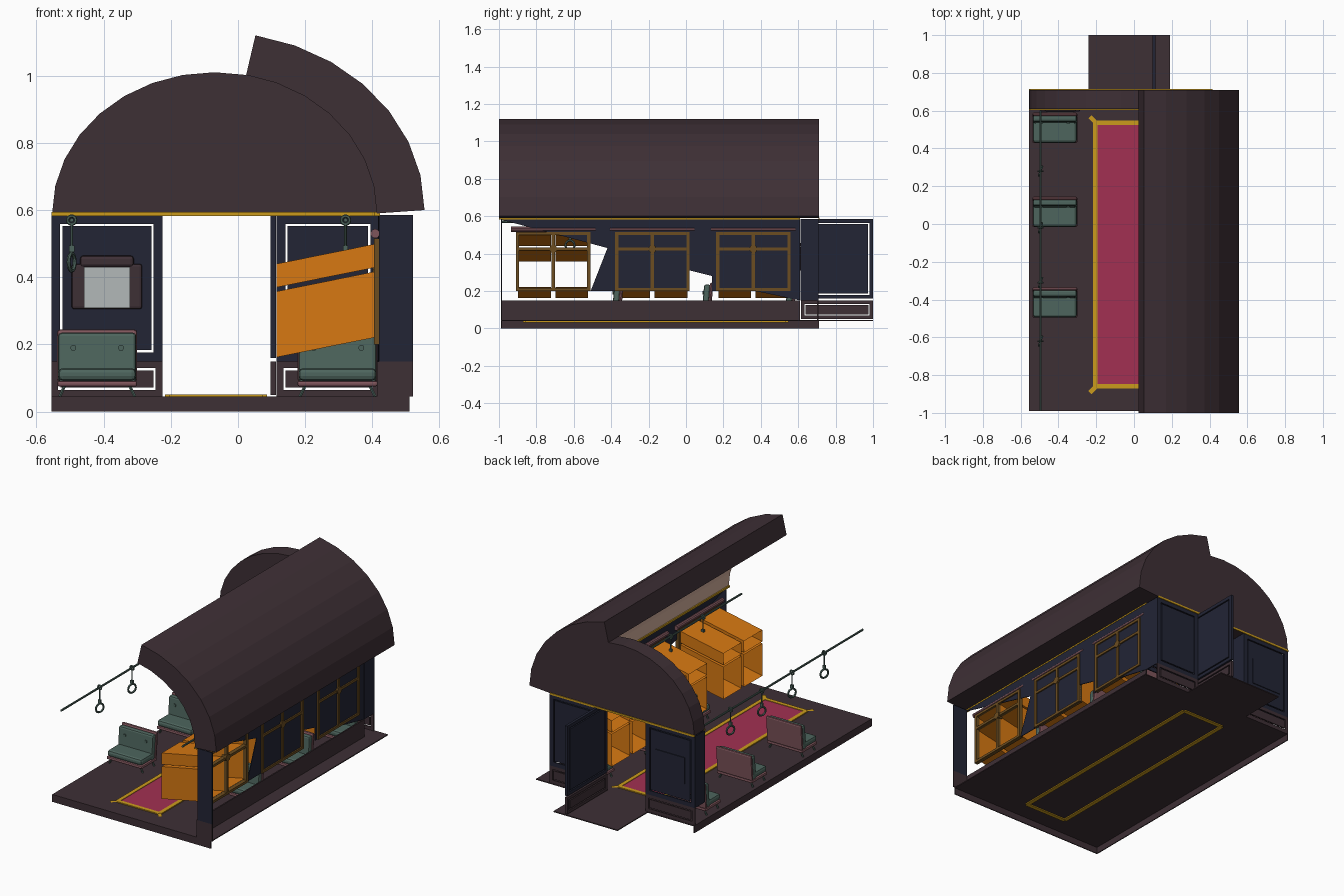
import bpy, bmesh, math
from mathutils import Vector

if "Cube" in bpy.data.objects:
    bpy.data.objects.remove(bpy.data.objects["Cube"])

def mat(name, r, g, b):
    m = bpy.data.materials.new(name)
    m.diffuse_color = (r, g, b, 1)
    m.use_nodes = True
    m.node_tree.nodes["Principled BSDF"].inputs["Base Color"].default_value = m.diffuse_color
    return m

PLUM = mat("plum", .048, .029, .036)
NAVY = mat("navy", .016, .018, .036)
GOLD = mat("gold", .60, .33, .012)
RED = mat("crimson", .36, .03, .085)
GREEN = mat("sage green", .075, .13, .11)
MAUVE = mat("mauve", .21, .09, .105)
ORANGE = mat("orange light", .68, .19, .006)
BROWN = mat("brown wood", .15, .075, .015)
PEACH = mat("peach", .68, .45, .35)
GRAY = mat("pale gray", .45, .48, .48)

def mesh(name, verts, faces, *mats):
    me = bpy.data.meshes.new(name)
    me.from_pydata(verts, [], faces)
    for m in mats:
        me.materials.append(m)
    ob = bpy.data.objects.new(name, me)
    bpy.context.collection.objects.link(ob)
    return ob

def box(name, x, y, z, m, bevel=0):
    v = [(a, b, c) for c in z for b in y for a in x]
    f = [(0, 2, 3, 1), (4, 5, 7, 6), (0, 1, 5, 4), (2, 6, 7, 3), (0, 4, 6, 2), (1, 3, 7, 5)]
    ob = mesh(name, v, f, m)
    if bevel:
        md = ob.modifiers.new("bevel", 'BEVEL')
        md.width, md.segments = bevel, 2
    return ob

def rod(name, a, b, r, m, n=8):
    a, b = Vector(a), Vector(b)
    bm = bmesh.new()
    bmesh.ops.create_cone(bm, cap_ends=True, segments=n, radius1=r, radius2=r, depth=(b - a).length)
    q = Vector((0, 0, 1)).rotation_difference(b - a)
    bmesh.ops.transform(bm, matrix=q.to_matrix().to_4x4(), verts=bm.verts)
    bmesh.ops.translate(bm, vec=(a + b) / 2, verts=bm.verts)
    me = bpy.data.meshes.new(name)
    bm.to_mesh(me)
    bm.free()
    me.materials.append(m)
    ob = bpy.data.objects.new(name, me)
    bpy.context.collection.objects.link(ob)
    return ob

def ring(name, loc, big, small, m, rot):
    bpy.ops.mesh.primitive_torus_add(location=loc, rotation=rot, major_radius=big, minor_radius=small,
                                     major_segments=14, minor_segments=6)
    ob = bpy.context.object
    ob.name = name
    ob.data.materials.append(m)

def framed(name, axis, at, u, z, m, border, gap=.007):
    """Panel with a thin open groove between its border and its middle."""
    def part(n, uu, zz):
        if axis == 'x':
            box(n, at, uu, zz, m)
        else:
            box(n, uu, at, zz, m)
    a, b, (lo, hi) = u[0], u[1], z
    part(name + "_left_stile", (a, a + border), z)
    part(name + "_right_stile", (b - border, b), z)
    part(name + "_bottom_rail", (a + border, b - border), (lo, lo + border))
    part(name + "_top_rail", (a + border, b - border), (hi - border, hi))
    e = border + gap
    part(name + "_panel", (a + e, b - e), (lo + e, hi - e))

# floor: top plate with left and front skirts, open underneath
FZ = .045
box("floor_plate", (-.555, .51), (-.99, .71), (FZ - .006, FZ), PLUM)
box("floor_left_skirt", (-.555, -.549), (-.99, .71), (0, FZ - .006), PLUM)
box("floor_front_skirt", (-.549, .51), (-.99, -.984), (0, FZ - .006), PLUM)
box("doorway_platform", (-.24, .19), (.71, 1.0), (FZ - .006, FZ), PLUM)

# rug with gold border and corner darts
RX, RY = (-.205, .075), (-.86, .535)
box("rug", RX, RY, (FZ, FZ + .003), RED)
for i, x in enumerate(RX):
    box("rug_side_border", (x - .012, x + .012), RY, (.033, .051), GOLD)
    for j, y in enumerate(RY):
        sx, sy = (-1, 1)[i], (-1, 1)[j]
        d = [(x + sx * p, y + sy * q) for p, q in ((-.01, .01), (.02, .04), (.036, .024), (.006, -.006))]
        mesh("rug_corner", [(p, q, .050) for p, q in d], [(0, 1, 2, 3)], GOLD)
for y in RY:
    box("rug_end_border", RX, (y - .012, y + .012), (.033, .051), GOLD)

# arched end: half-ellipse prism
CX, CZ = -.07, .59
arc = [math.radians(11.25 * i) for i in range(17)]
pts = [(CX + .483 * math.cos(a), CZ + .42 * math.sin(a)) for a in arc]
n = len(pts)
mesh("end_arch", [(x, y, z) for y in (.61, .71) for x, z in pts],
     [tuple(range(n)), tuple(range(2 * n - 1, n - 1, -1))] +
     [(i, i + n, (i + 1) % n + n, (i + 1) % n) for i in range(n)], PLUM)

# roof shell: half of the vault, peach on the inside
inner = pts[:8]
outer = [(CX + .625 * math.cos(a), .6 + .53 * math.sin(a)) for a in arc[:8]]
prof = inner + outer[::-1]
n = len(prof)
faces = [(i, (i + 1) % n, (i + 1) % n + n, i + n) for i in range(n)]
for k in (0, n):
    faces += [(k + i, k + i + 1, k + n - 2 - i, k + n - 1 - i) for i in range(7)]
roof = mesh("roof_shell", [(x, y, z) for y in (-1, .71) for x, z in prof], faces, PLUM, PEACH)
for i in range(7):
    roof.data.polygons[i].material_index = 1
bm = bmesh.new()
bm.from_mesh(roof.data)
bmesh.ops.recalc_face_normals(bm, faces=bm.faces)
bm.to_mesh(roof.data)
bm.free()

# gold cornice
box("wall_cornice", (.405, .422), (-1, .61), (.583, .594), GOLD)
for y in (.604, .708):
    box("end_cornice", (-.555, .415), (y, y + .006), (.583, .594), GOLD)

# back wall: grooved panels on both faces, jambs and kick boards
for nm, x in (("back_left", (-.555, -.225)), ("back_right", (.115, .42))):
    for y in (.612, .700):
        framed(nm, 'y', (y, y + .008), x, (.15, .585), NAVY, .026)
    framed(nm + "_kick", 'y', (.700, .708), x, (FZ, .15), PLUM, .02)
    for xx in x:
        s = .006 if xx == x[0] else -.006
        box(nm + "_jamb", sorted((xx, xx + s)), (.62, .70), (.15, .585), NAVY)

# small window in the left back panel
box("end_window_frame", (-.495, -.285), (.595, .612), (.305, .44), PLUM, .008)
box("end_window_head", (-.47, -.31), (.592, .612), (.43, .465), PLUM, .012)
box("end_window_glass", (-.458, -.322), (.589, .595), (.308, .43), GRAY)
box("end_window_outside_plate", (-.49, -.29), (.708, .713), (.28, .44), NAVY)

# open door standing outward
framed("door", 'x', (.097, .113), (.615, 1.0), (.16, .585), NAVY, .02)
framed("door_kick", 'x', (.097, .113), (.615, 1.0), (.05, .15), PLUM, .018)

# right wall: broken-away navy sheet, plum wainscot, front return
sheet = [(-1, .585), (-.42, .43), (-.51, .2), (.02, .2), (.02, .31),
         (.14, .28), (.14, .2), (.37, .2), (.61, .15), (.61, .585)]
n = len(sheet)
mesh("right_wall", [(x, y, z) for x in (.416, .420) for y, z in sheet],
     [tuple(range(n)), tuple(range(2 * n - 1, n - 1, -1))] +
     [(i, i + n, (i + 1) % n + n, (i + 1) % n) for i in range(n)], NAVY)
box("right_wainscot", (.414, .422), (-.99, .61), (FZ, .15), PLUM)
box("front_return", (.42, .52), (-.99, -.984), (.15, .585), NAVY)
box("front_return_base", (.42, .52), (-.99, -.984), (FZ, .15), PLUM)

# windows with frames, blind rollers and shafts of light
def shaft(y0, y1, z0, z1):
    q = [(y0, z0), (y1, z0), (y1, z1), (y0, z1)]
    mesh("light_shaft", [(.412, y, z) for y, z in q] + [(.115, y, z - .06) for y, z in q],
         [(i, (i + 1) % 4, (i + 1) % 4 + 4, i + 4) for i in range(4)], ORANGE)

for c in (-.71, -.18, .36):
    fx = (.404, .428)
    for y in (-.2, -.009, .182):
        box("window_stile", fx, (c + y, c + y + .018), (.2, .515), BROWN)
    for z in (.2, .417, .500):
        box("window_rail", fx, (c - .2, c + .2), (z, z + .015), BROWN)
    rod("window_boss", (.400, c, .425), (.432, c, .425), .022, BROWN, 8)
    rod("blind_roller", (.408, c - .225, .53), (.408, c + .225, .53), .014, MAUVE, 10)
    for a, b in ((-.187, -.012), (.012, .187)):
        shaft(c + a, c + b, .222, .418)
        shaft(c + a, c + b, .43, .50)

# seats, three on each side
def seat(x0, yb):
    x1 = x0 + .232
    box("seat_base", (x0 - .003, x1 + .003), (yb - .155, yb - .005), (.075, .092), MAUVE, .006)
    box("seat_cushion", (x0, x1), (yb - .155, yb - .03), (.092, .13), GREEN, .014)
    for nm, d0, d1, top, m, e in (("seat_back_cushion", -.055, -.022, .235, GREEN, 0),
                                  ("seat_back_shell", -.024, -.006, .245, MAUVE, .003)):
        ob = box(nm, (x0 - e, x1 + e), (yb + d0, yb + d1), (.088, top), m, .01)
        for v in ob.data.vertices:
            if v.co.z > .15:
                v.co.y += .012
    for x in (x0 + .045, x1 - .045):
        rod("seat_button", (x, yb - .052, .19), (x, yb - .040, .19), .009, GREEN, 10)
    for x, s in ((x0 + .02, -1), (x1 - .02, 1)):
        for y in (yb - .135, yb - .025):
            rod("seat_leg", (x, y, .078), (x + s * .016, y, FZ), .005, GREEN, 6)

for y in (.585, .14, -.34):
    seat(-.535, y)
    seat(.18, y)

# hand rails with hanging straps
for x in (-.495, .32):
    rod("hand_rail", (x, -.99, .57), (x, .60, .57), .006, GREEN)
    for y in (-.62, -.31, -.02, .28):
        ring("strap_collar", (x, y, .57), .012, .005, GREEN, (math.pi / 2, 0, 0))
        rod("strap", (x, y, .56), (x, y, .485), .004, GREEN, 6)
        box("strap_buckle", (x - .008, x + .008), (y - .006, y + .006), (.475, .495), GREEN)
        ring("strap_ring", (x, y, .445), .026, .006, GREEN, (math.pi / 2, 0, math.radians(70)))
